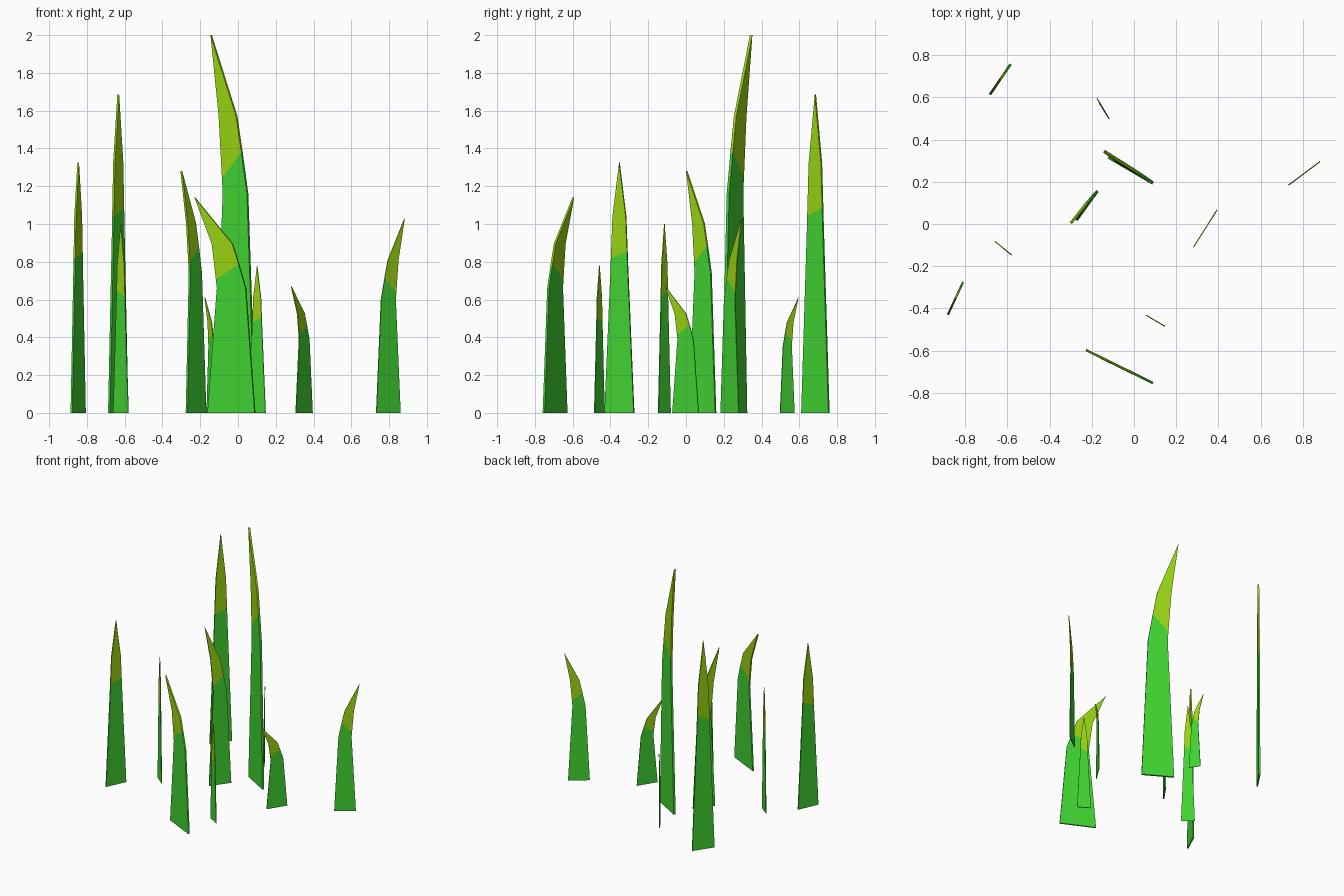
import bpy, bmesh
from mathutils import Vector

if "Cube" in bpy.data.objects:
    bpy.data.objects.remove(bpy.data.objects["Cube"])


def material(name, rgb):
    m = bpy.data.materials.new(name)
    m.diffuse_color = (*rgb, 1)
    m.use_nodes = True
    m.node_tree.nodes["Principled BSDF"].inputs["Base Color"].default_value = m.diffuse_color
    return m


green = material("leaf green", (0.053, 0.66, 0.032))
lime = material("lime tip", (0.32, 0.66, 0.006))

# Profile rows: (left height, left offset, right height, right offset)
# heights are fractions of the blade height, offsets fractions of half width
STRAIGHT = [(0, -1, 0, 1), (.58, -.58, .58, .58), (.618, -.56, .645, .54),
            (.785, -.45, .785, .45)]
CURVED = [(0, -1, 0, 1), (.58, -.60, .58, .61), (.62, -.64, .69, .32),
          (.785, -.82, .785, .05)]


def blade(name, left, right, tip, height, thick, rows):
    """Thin slab standing on the line left-right, tapering to a tip."""
    left, right, tip = Vector(left), Vector(right), Vector(tip)
    mid, half = (left + right) / 2, (right - left) / 2
    side = Vector((-half.y, half.x)).normalized()
    tilt = (tip - mid).dot(side)                     # slight lean out of plane
    tip_u = (tip - mid).dot(half) / half.length_squared
    bm = bmesh.new()

    def vert(t, u, s):
        p = mid + half * u + side * (tilt * t * t + s * thick / 2)
        return bm.verts.new((p.x, p.y, t * height))

    rings = []
    for tl, ul, tr, ur in rows:
        rings.append([vert(tl, ul, -1), vert(tr, ur, -1),
                      vert(tr, ur, 1), vert(tl, ul, 1)])
    front, back = vert(1, tip_u, -1), vert(1, tip_u, 1)
    bm.faces.new(rings[0][::-1])
    for k in range(len(rings) - 1):
        a, b = rings[k], rings[k + 1]
        for i in range(4):
            j = (i + 1) % 4
            bm.faces.new((a[i], a[j], b[j], b[i])).material_index = int(k >= 2)
    # pointed end
    a = rings[-1]
    for f in ((a[0], a[1], front), (a[1], a[2], back, front),
              (a[2], a[3], back), (a[3], a[0], front, back)):
        bm.faces.new(f).material_index = 1
    bmesh.ops.recalc_face_normals(bm, faces=bm.faces[:])
    me = bpy.data.meshes.new(name)
    bm.to_mesh(me)
    bm.free()
    me.materials.append(green)
    me.materials.append(lime)
    bpy.context.collection.objects.link(bpy.data.objects.new(name, me))


# Straight blades: base ends, height, thickness
for i, (l, r, h, t) in enumerate([
        ((-.683, .613), (-.585, .757), 1.685, .012),
        ((-.580, -.147), (-.660, -.082), 1.00, .005),
        ((-.882, -.430), (-.810, -.275), 1.325, .010),
        ((.057, -.432), (.146, -.485), .78, .005)]):
    c = ((l[0] + r[0]) / 2, (l[1] + r[1]) / 2)
    blade(f"straight_blade_{i + 1}", l, r, c, h, t, STRAIGHT)

# Curved blades: base end on the bending side, other end, tip, height, thickness
for i, (l, r, p, h, t) in enumerate([
        ((-.122, .318), (.090, .194), (-.142, .345), 2.00, .015),
        ((-.272, .018), (-.172, .157), (-.300, .004), 1.28, .012),
        ((-.160, -.632), (.090, -.754), (-.228, -.597), 1.14, .011),
        ((.860, .280), (.732, .184), (.882, .296), 1.03, .005),
        ((.306, -.072), (.394, .067), (.282, -.110), .67, .005),
        ((-.165, .574), (-.118, .498), (-.175, .595), .61, .005)]):
    blade(f"curved_blade_{i + 1}", l, r, p, h, t, CURVED)
